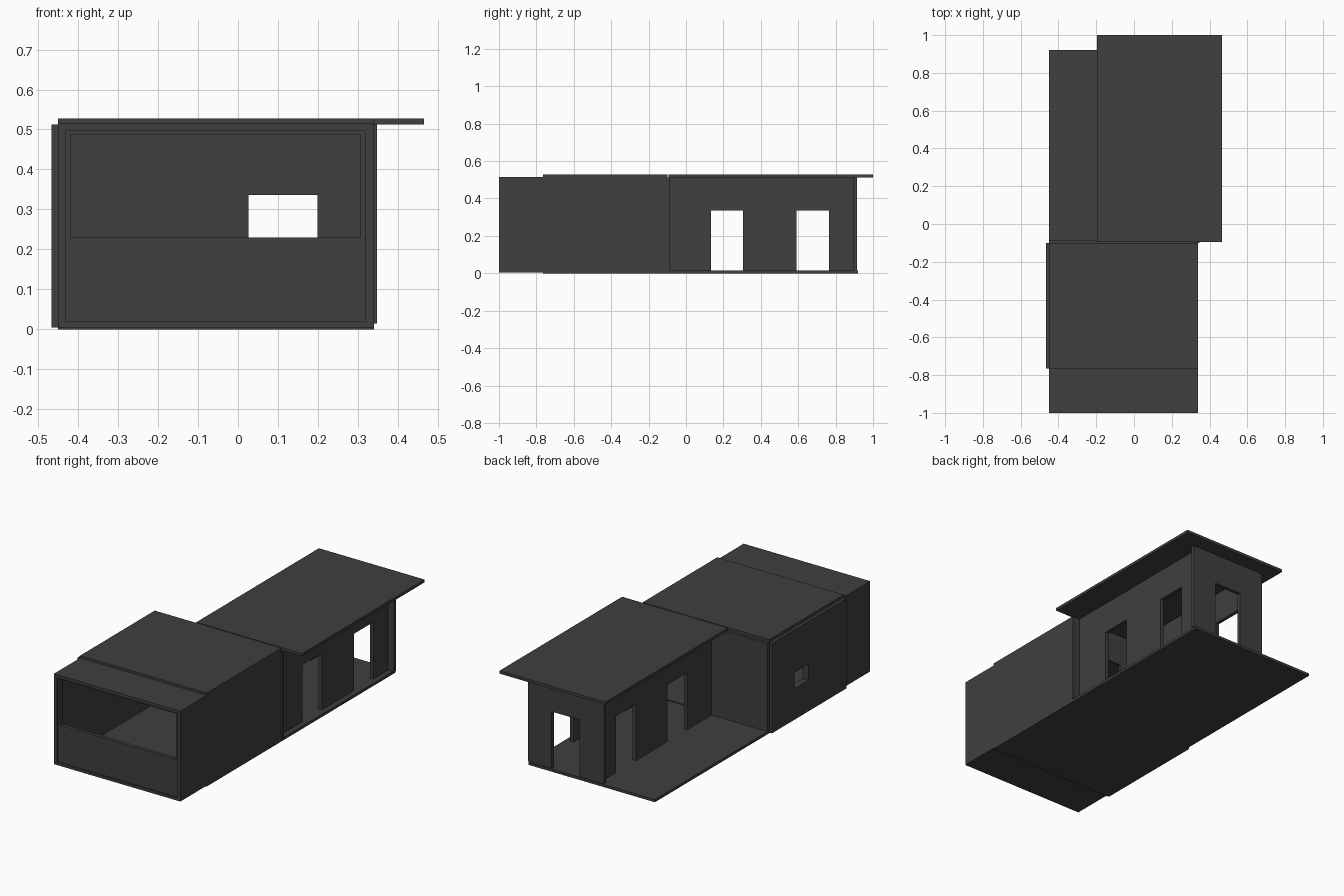
import bpy, bmesh
from mathutils import Vector

if "Cube" in bpy.data.objects:
    bpy.data.objects.remove(bpy.data.objects["Cube"])

mat = bpy.data.materials.new("dark_grey")
mat.diffuse_color = (0.05, 0.05, 0.05, 1)
mat.use_nodes = True
mat.node_tree.nodes["Principled BSDF"].inputs["Base Color"].default_value = mat.diffuse_color


def box(name, x, y, z):
    """Box from (min, max) ranges."""
    bm = bmesh.new()
    bmesh.ops.create_cube(bm, size=1)
    for v in bm.verts:
        v.co = Vector([r[0] if c < 0 else r[1] for c, r in zip(v.co, (x, y, z))])
    me = bpy.data.meshes.new(name)
    bm.to_mesh(me)
    bm.free()
    me.materials.append(mat)
    ob = bpy.data.objects.new(name, me)
    bpy.context.collection.objects.link(ob)
    return ob


def cut(ob, *holes):
    """Cut box-shaped openings out of an object."""
    for i, h in enumerate(holes):
        c = box(f"{ob.name}_cutter_{i}", *h)
        c.hide_render = True
        c.hide_viewport = True
        m = ob.modifiers.new("opening", 'BOOLEAN')
        m.object, m.operation, m.solver = c, 'DIFFERENCE', 'EXACT'


IN_X, IN_Z = (-0.43, 0.318), (0.02, 0.498)
DOOR_X, DOOR_Z = (0.026, 0.199), (-0.1, 0.336)
WIN = ((-0.6, -0.3), (-0.425, -0.30), (0.18, 0.27))

# Front bay: hollow tube with a recessed panel and wide window
bay = box("front_bay", (-0.45, 0.34), (-1.0, -0.765), (0.005, 0.515))
cut(bay, (IN_X, (-1.2, -0.6), IN_Z))
panel = box("front_panel", IN_X, (-0.99, -0.97), IN_Z)
cut(panel, ((-0.418, 0.306), (-1.2, -0.8), (0.23, 0.488)))

# Middle section: slightly taller tube, side window on the left
middle = box("middle_section", (-0.45, 0.34), (-0.765, -0.10), (0.0, 0.528))
cut(middle, (IN_X, (-0.9, 0.0), IN_Z), WIN)
cladding = box("left_cladding", (-0.467, -0.45), (-0.765, -0.10), (0.004, 0.512))
cut(cladding, WIN)

# Rear floor and deck, overhanging roof
box("rear_floor", (-0.45, 0.34), (-0.10, 0.92), (0.0, 0.015))
box("rear_roof", (-0.195, 0.465), (-0.094, 1.0), (0.512, 0.528))

# Cross walls with aligned doors
for name, x, y in (("divider_wall", (-0.45, 0.348), (-0.10, -0.085)),
                   ("rear_wall", (-0.127, 0.348), (0.895, 0.914))):
    w = box(name, x, y, (0.015, 0.512))
    cut(w, (DOOR_X, (y[0] - 0.1, y[1] + 0.1), DOOR_Z))

# Recessed long walls, two panels per side with one door each
for side, x in (("left", (-0.10, -0.08)), ("right", (0.29, 0.31))):
    for part, y, d in (("near", (-0.085, 0.445), (0.133, 0.306)),
                       ("far", (0.445, 0.895), (0.59, 0.765))):
        w = box(f"{side}_{part}_wall", x, y, (0.015, 0.512))
        cut(w, ((x[0] - 0.1, x[1] + 0.1), d, DOOR_Z))
